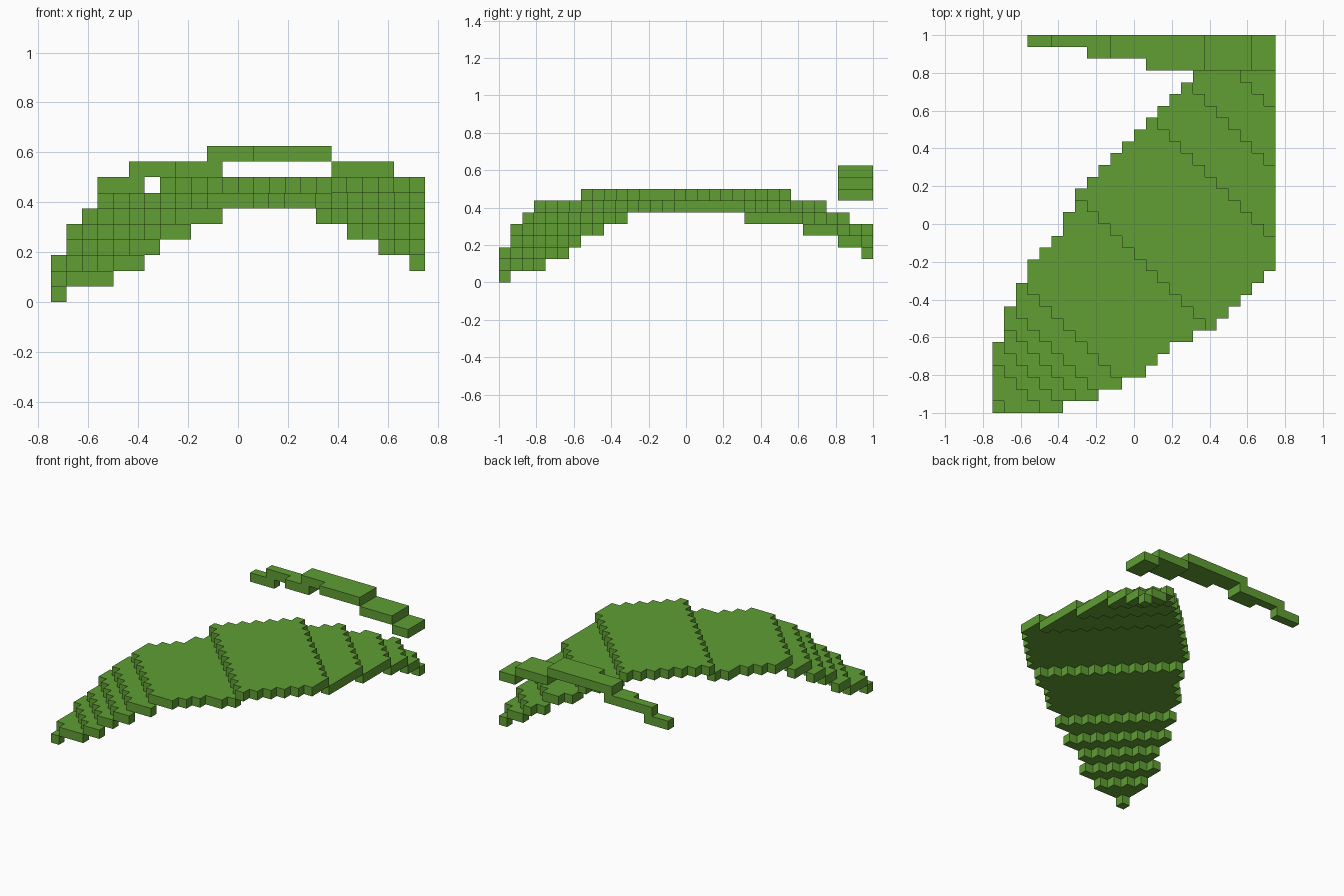
import bpy, bmesh
from mathutils import Vector

cube = bpy.data.objects.get("Cube")
if cube:
    bpy.data.objects.remove(cube, do_unlink=True)

U = 1 / 16  # size of one block

green = bpy.data.materials.new("leaf_green")
green.use_nodes = True
colour = (0.115, 0.342, 0.034, 1)
green.diffuse_color = colour
green.node_tree.nodes["Principled BSDF"].inputs["Base Color"].default_value = colour


def slab(name, cells, level):
    """One-block-thick plate covering the given grid cells."""
    bm = bmesh.new()
    z = level * U
    for i, j in cells:
        corners = [(i, j), (i + 1, j), (i + 1, j + 1), (i, j + 1)]
        bm.faces.new([bm.verts.new((a * U - 0.75, b * U - 1, z)) for a, b in corners])
    bmesh.ops.remove_doubles(bm, verts=bm.verts[:], dist=1e-4)
    # Merge the cells into one stepped outline, then thicken it
    bmesh.ops.dissolve_limit(bm, angle_limit=0.01, verts=bm.verts[:], edges=bm.edges[:])
    top = bmesh.ops.extrude_face_region(bm, geom=bm.faces[:], use_keep_orig=True)["geom"]
    bmesh.ops.translate(bm, vec=Vector((0, 0, U)),
                        verts=[g for g in top if isinstance(g, bmesh.types.BMVert)])
    bmesh.ops.recalc_face_normals(bm, faces=bm.faces[:])
    mesh = bpy.data.meshes.new(name)
    bm.to_mesh(mesh)
    bm.free()
    mesh.materials.append(green)
    bpy.context.collection.objects.link(bpy.data.objects.new(name, mesh))


# Leaf outline: first and one-past-last column for each row, front to back
left = [0] * 6 + [1] * 3 + [2, 2, 3, 3, 4, 5, 6, 6, 7, 7] + list(range(8, 21))
right = [6, 9, 11, 13, 14, 15, 17, 19, 20, 21, 22, 23] + [24] * 20
outline = [(i, j) for j in range(32) for i in range(left[j], right[j])]

# Arched blade: diagonal bands (first, last diagonal, level)
bands = [(0, 0, 0), (1, 3, 1), (4, 5, 2), (6, 7, 3), (8, 9, 4), (10, 12, 5),
         (13, 24, 6), (25, 37, 7), (38, 43, 6), (44, 48, 5), (49, 51, 4),
         (52, 53, 3), (54, 54, 2)]
for n, (a, b, level) in enumerate(bands):
    slab(f"leaf_band_{n + 1}", [c for c in outline if a <= sum(c) <= b], level)

# Second, mostly cut-off leaf at the back: (first, last column, level)
row_start = {29: 13, 30: 8, 31: 3}
steps = [(3, 5, 7), (5, 10, 8), (10, 17, 9), (18, 21, 8), (22, 23, 7)]
for n, (a, b, level) in enumerate(steps):
    slab(f"back_leaf_step_{n + 1}",
         [(i, j) for j, s in row_start.items() for i in range(max(a, s), b + 1)], level)
